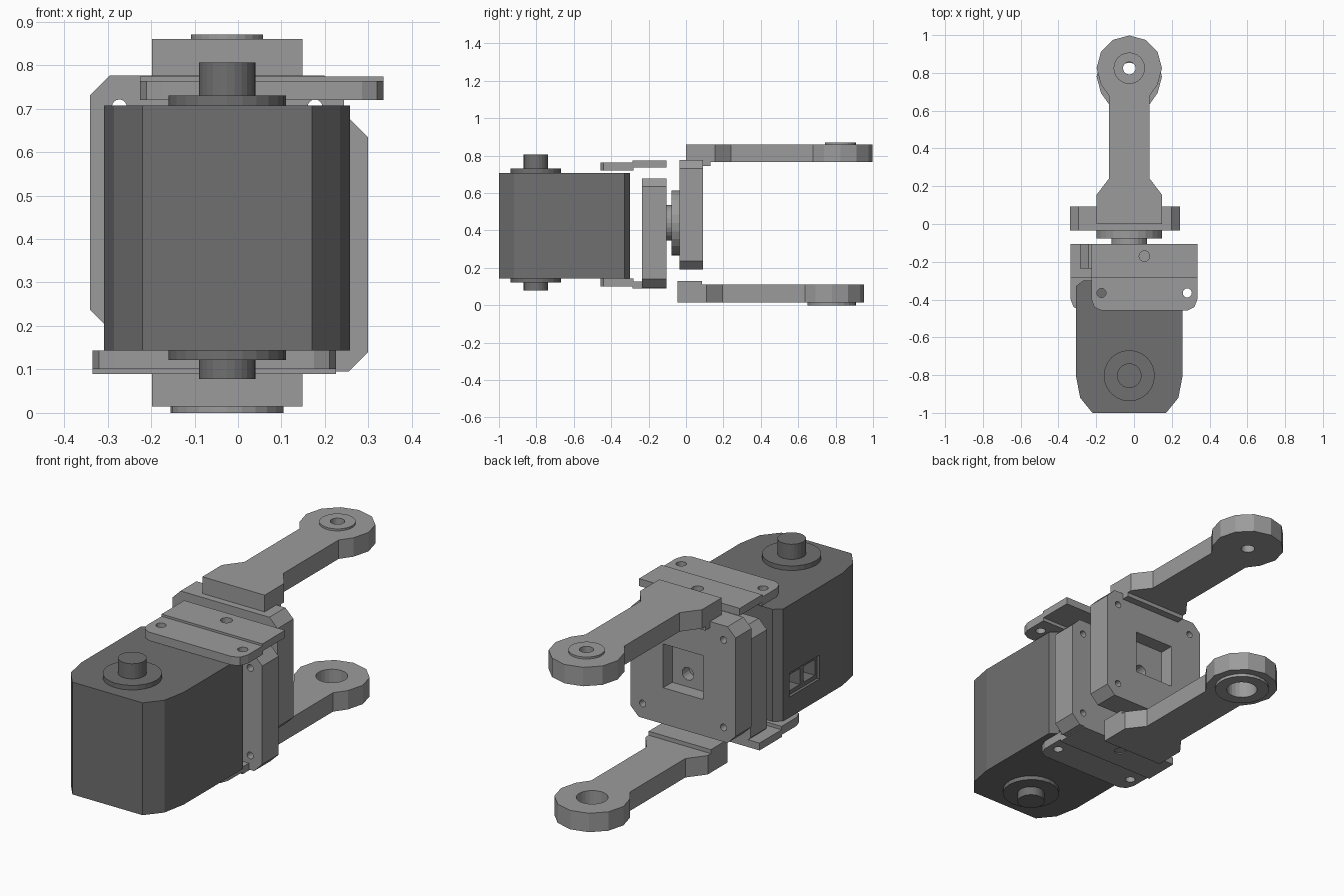
import bpy, bmesh
from math import cos, sin, pi, radians
from mathutils import Vector

if "Cube" in bpy.data.objects:
    bpy.data.objects.remove(bpy.data.objects["Cube"], do_unlink=True)


def make_material(name, value):
    m = bpy.data.materials.new(name)
    m.use_nodes = True
    color = (value, value, value, 1)
    m.diffuse_color = color
    m.node_tree.nodes["Principled BSDF"].inputs["Base Color"].default_value = color
    return m


DARK = make_material("dark grey housing", 0.16)
LIGHT = make_material("mid grey bracket", 0.33)
CX = -0.025      # axis shared by motor and arms


def prism(name, pts, lo, hi, mat, axis="z"):
    """Extrude a flat outline along z (points are x, y) or y (points are x, z)."""
    def place(p, h):
        return (p[0], p[1], h) if axis == "z" else (p[0], h, p[1])
    bm = bmesh.new()
    face = bm.faces.new([bm.verts.new(place(p, lo)) for p in pts])
    ext = bmesh.ops.extrude_face_region(bm, geom=[face])["geom"]
    shift = Vector(place((0, 0), hi - lo))
    bmesh.ops.translate(bm, vec=shift, verts=[v for v in ext if isinstance(v, bmesh.types.BMVert)])
    bmesh.ops.recalc_face_normals(bm, faces=bm.faces)
    mesh = bpy.data.meshes.new(name)
    bm.to_mesh(mesh)
    bm.free()
    mesh.materials.append(mat)
    ob = bpy.data.objects.new(name, mesh)
    bpy.context.collection.objects.link(ob)
    return ob


def circle(x, y, r, n=24):
    return [(x + r * cos(2 * pi * i / n), y + r * sin(2 * pi * i / n)) for i in range(n)]


def rect(x0, x1, y0, y1, c=0):
    """Rectangle outline with optional chamfered corners."""
    if not c:
        return [(x0, y0), (x1, y0), (x1, y1), (x0, y1)]
    return [(x0 + c, y0), (x1 - c, y0), (x1, y0 + c), (x1, y1 - c),
            (x1 - c, y1), (x0 + c, y1), (x0, y1 - c), (x0, y0 + c)]


def cut(ob, pts, lo, hi, axis="z"):
    """Subtract a prism from an object and discard the cutter."""
    cutter = prism("cutter", pts, lo, hi, ob.data.materials[0], axis)
    cutter.hide_render = True
    mod = ob.modifiers.new("cut", "BOOLEAN")
    mod.operation, mod.solver, mod.object = "DIFFERENCE", "EXACT", cutter
    with bpy.context.temp_override(object=ob, active_object=ob, selected_objects=[ob]):
        bpy.ops.object.modifier_apply(modifier=mod.name)
    bpy.data.objects.remove(cutter, do_unlink=True)


def mirrored(half):
    """Complete a right-hand half outline about the shared axis."""
    return [(CX + w, y) for w, y in half] + [(CX - w, y) for w, y in reversed(half) if w > 1e-5]


# Motor housing with chamfered corners and a socket on one side
half = [(0.195, -1), (0.26, -0.92), (0.283, -0.8), (0.283, -0.33), (0.245, -0.3)]
body = prism("motor_housing", mirrored(half), 0.143, 0.707, DARK)
left = CX - 0.283
cut(body, rect(left - 0.05, left + 0.015, -0.62, -0.38), 0.245, 0.365)
for y in (-0.56, -0.44):
    cut(body, rect(left - 0.05, left + 0.08, y - 0.045, y + 0.045), 0.265, 0.345)

# Output flanges and shafts above and below
for side, z0, z1, z2 in (("upper", 0.707, 0.73, 0.806), ("lower", 0.143, 0.122, 0.078)):
    prism(side + "_flange", circle(CX, -0.803, 0.135), min(z0, z1), max(z0, z1), DARK)
    prism(side + "_shaft", circle(CX, -0.803, 0.065), min(z0, z2), max(z0, z2), DARK)


# Stepped mounting tabs, the lower one turned over
def mounting_tab(name, s):
    def zs(a, b):
        return sorted((0.432 + s * (a - 0.432), 0.432 + s * (b - 0.432)))
    x0, x1 = -0.225, 0.335
    front = [(x0, -0.28), (x0, -0.4), (x0 + 0.015, -0.44), (x0 + 0.05, -0.457),
             (x1 - 0.05, -0.457), (x1 - 0.015, -0.44), (x1, -0.4), (x1, -0.28)]
    front = [(s * x, y) for x, y in front]
    ends = sorted((s * x0, s * x1))
    tab = prism(name + "_front", front, *zs(0.72, 0.763), LIGHT)
    for x in (-0.172, 0.282):
        cut(tab, circle(s * x, -0.365, 0.024, 16), *zs(0.6, 0.9))
    rear = prism(name + "_rear", rect(*ends, -0.285, -0.105), *zs(0.737, 0.774), LIGHT)
    cut(rear, circle(s * 0.055, -0.17, 0.028, 16), *zs(0.6, 0.9))


mounting_tab("upper_tab", 1)
mounting_tab("lower_tab", -1)


# Square joint plates with corner holes, a square pocket and a centre hole
def joint_plate(name, x, z, y0, y1, pocket):
    h = 0.292
    plate = prism(name, rect(x - h, x + h, z - h, z + h, 0.045), y0, y1, LIGHT, "y")
    for sx in (-1, 1):
        for sz in (-1, 1):
            cut(plate, circle(x + sx * 0.225, z + sz * 0.22, 0.017, 16), y0 - 0.1, y1 + 0.1, "y")
    cut(plate, rect(x - 0.11, x + 0.11, z - 0.11, z + 0.11), *pocket, "y")
    cut(plate, circle(CX, 0.44, 0.032, 16), y0 - 0.1, y1 + 0.1, "y")


joint_plate("inner_plate", 0.007, 0.387, -0.235, -0.105, (-0.3, -0.185))
joint_plate("outer_plate", -0.048, 0.484, -0.035, 0.092, (0.02, 0.2))

# Pivot between the plates
prism("pivot_hub", circle(CX, 0.44, 0.095), -0.106, -0.075, LIGHT, "y")
prism("pivot_disc", circle(CX, 0.44, 0.174), -0.078, -0.034, LIGHT, "y")

# Fork arms: flared root, narrow shank and twelve-sided eye
head = [(0.173 * cos(radians(a)), 0.825 + 0.173 * sin(radians(a))) for a in range(-30, 91, 30)]
half_arm = [(0.173, 0), (0.173, 0.155), (0.108, 0.24), (0.108, 0.68)] + head
arms = (("upper_arm", 0, 0.765, 0.86, 0.745, 0.765, 0.86, 0.87, 0.083, 0.033),
        ("lower_arm", -0.045, 0.015, 0.11, 0.11, 0.13, 0, 0.015, 0.13, 0.073))
for name, dy, z0, z1, lip0, lip1, boss0, boss1, boss_r, hole_r in arms:
    arm = prism(name, mirrored([(w, y + dy) for w, y in half_arm]), z0, z1, LIGHT)
    prism(name + "_root_pad", rect(CX - 0.173, CX + 0.173, dy, dy + 0.13), lip0, lip1, LIGHT)
    boss = prism(name + "_eye_boss", circle(CX, 0.825 + dy, boss_r), boss0, boss1, LIGHT)
    for part in (arm, boss):
        cut(part, circle(CX, 0.825 + dy, hole_r), -0.1, 1)
